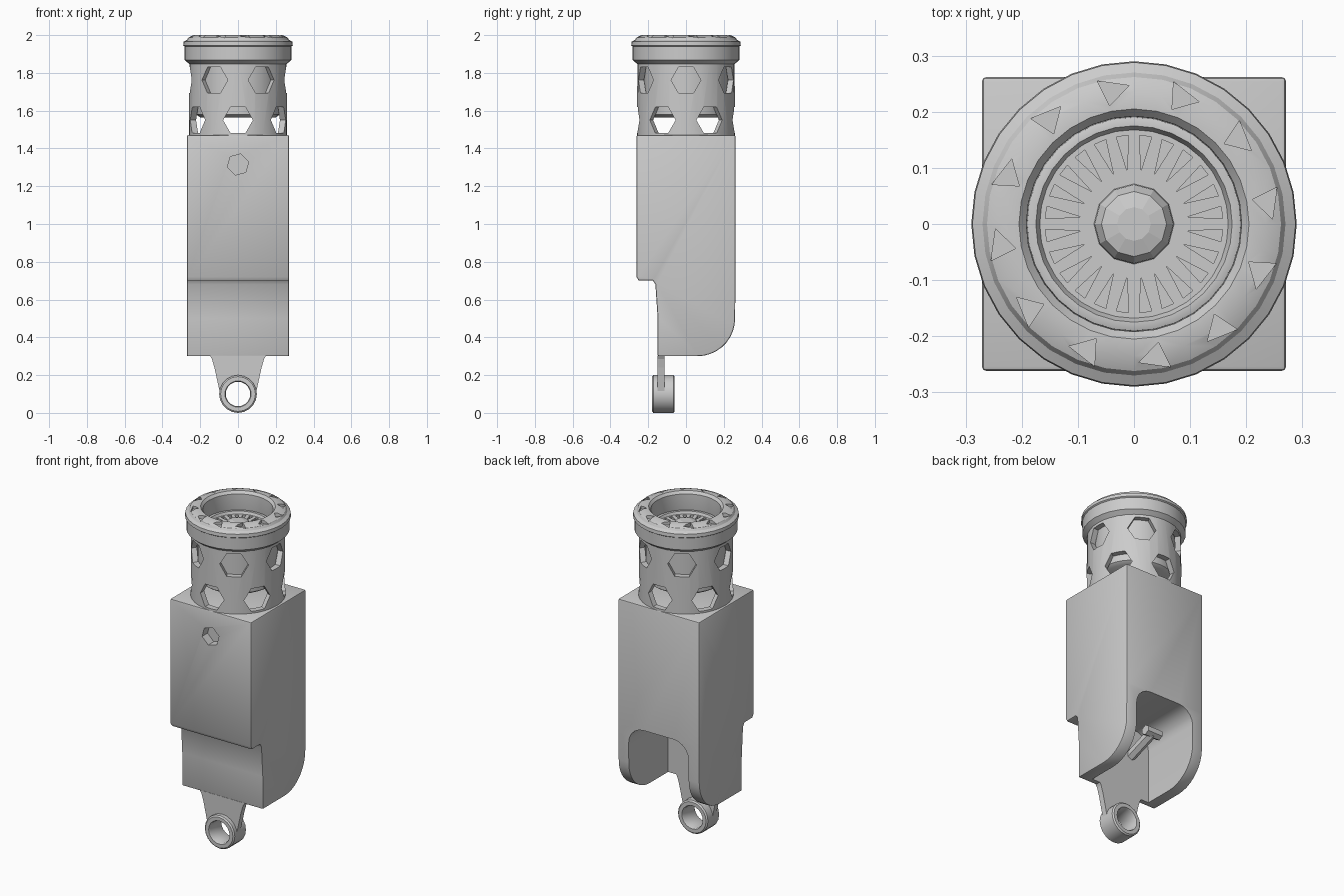
import bpy, bmesh, math
from math import sin, cos, pi, radians
from mathutils import Matrix, Vector

if "Cube" in bpy.data.objects:
    bpy.data.objects.remove(bpy.data.objects["Cube"])

GREY = (0.6, 0.6, 0.6, 1)
metal = bpy.data.materials.new("plain_grey")
metal.use_nodes = True
metal.diffuse_color = GREY
metal.node_tree.nodes["Principled BSDF"].inputs["Base Color"].default_value = GREY


def make(name, bm):
    bmesh.ops.recalc_face_normals(bm, faces=bm.faces)
    me = bpy.data.meshes.new(name)
    bm.to_mesh(me)
    bm.free()
    me.materials.append(metal)
    ob = bpy.data.objects.new(name, me)
    bpy.context.collection.objects.link(ob)
    return ob


def activate(ob):
    bpy.ops.object.select_all(action='DESELECT')
    ob.select_set(True)
    bpy.context.view_layer.objects.active = ob


def smooth(ob, angle=35):
    activate(ob)
    bpy.ops.object.shade_smooth_by_angle(angle=radians(angle))


def prism(bm, points, offset):
    face = bm.faces.new([bm.verts.new(p) for p in points])
    out = bmesh.ops.extrude_face_region(bm, geom=[face])
    moved = [v for v in out["geom"] if isinstance(v, bmesh.types.BMVert)]
    bmesh.ops.translate(bm, vec=offset, verts=moved)


def arc(cx, cy, r, a0, a1, n):
    return [(cx + r * cos(radians(a0 + (a1 - a0) * i / n)),
             cy + r * sin(radians(a0 + (a1 - a0) * i / n))) for i in range(n + 1)]


def lathe(name, profile, n, closed=True):
    """Turn a (radius, z) loop around the z axis."""
    bm = bmesh.new()
    rings = [[bm.verts.new((r * cos(2 * pi * i / n), r * sin(2 * pi * i / n), z))
              for i in range(n)] for r, z in profile]
    pairs = list(zip(rings, rings[1:] + rings[:1]))
    for a, b in pairs if closed else pairs[:-1]:
        for i in range(n):
            j = (i + 1) % n
            bm.faces.new((a[i], a[j], b[j], b[i]))
    if not closed:
        bm.faces.new(rings[0])
        bm.faces.new(rings[-1])
    return make(name, bm)


def cut(ob, bm):
    cutter = make("cutter", bm)
    cutter.hide_render = True
    mod = ob.modifiers.new("cut", 'BOOLEAN')
    mod.operation, mod.object, mod.solver = 'DIFFERENCE', cutter, 'EXACT'
    activate(ob)
    bpy.ops.object.modifier_apply(modifier=mod.name)
    bpy.data.objects.remove(cutter)


def rod(bm, centre, direction, r, length, sides, turn=0):
    q = Vector(direction).to_track_quat('Z', 'Y').to_matrix().to_4x4()
    bmesh.ops.create_cone(bm, cap_ends=True, segments=sides, radius1=r, radius2=r, depth=length,
                          matrix=Matrix.Translation(centre) @ q @ Matrix.Rotation(turn, 4, 'Z'))


# housing: side profile with a front step and a rounded lower back corner
side = [(-0.262, 1.47), (-0.262, 0.72), (-0.25, 0.70), (-0.175, 0.70), (-0.162, 0.68),
        (-0.15, 0.5), (-0.15, 0.30), (0.06, 0.30)]
side += arc(0.06, 0.50, 0.20, -80, 0, 8) + [(0.262, 0.72), (0.262, 1.47)]
bm = bmesh.new()
prism(bm, [(-0.271, y, z) for y, z in side], (0.542, 0, 0))
housing = make("housing", bm)
bev = housing.modifiers.new("edge", 'BEVEL')
bev.width, bev.segments, bev.limit_method, bev.angle_limit = 0.008, 2, 'ANGLE', radians(60)
activate(housing)
bpy.ops.object.modifier_apply(modifier="edge")

# arched recess, open to the back and below
arch = [(-0.2, 0.1), (0.2, 0.1)] + arc(0.1, 0.62, 0.1, 0, 90, 5) + arc(-0.1, 0.62, 0.1, 90, 180, 5)
bm = bmesh.new()
prism(bm, [(x, -0.115, z) for x, z in arch], (0, 0.6, 0))
cut(housing, bm)

# front button hole
bm = bmesh.new()
rod(bm, (0, -0.26, 1.315), (0, 1, 0), 0.058, 0.1, 6, radians(15))
cut(housing, bm)
smooth(housing)

# stub inside the recess
bm = bmesh.new()
a, b = Vector((-0.08, -0.13, 0.55)), Vector((-0.08, 0.06, 0.62))
rod(bm, (a + b) / 2, b - a, 0.03, (b - a).length, 6)
rod(bm, b, (1, 0, 0), 0.03, 0.1, 6)
make("recess_stub", bm)

# hanging tab with flared shoulders
half = [(0.15, 0.305), (0.138, 0.285), (0.125, 0.24), (0.092, 0.09), (0.07, 0.09)]
tab = half + arc(0, 0.1, 0.07, 0, 180, 8) + [(-x, z) for x, z in reversed(half)]
bm = bmesh.new()
prism(bm, [(x, -0.15, z) for x, z in tab], (0, 0.035, 0))
make("hanging_tab", bm)

# hanging ring
ring = lathe("hanging_ring", [(0.1, -0.053), (0.1, 0.053), (0.092, 0.06), (0.07, 0.06),
                              (0.065, 0.05), (0.065, -0.05), (0.07, -0.06), (0.092, -0.06)], 20)
ring.data.transform(Matrix.Translation((0, -0.12, 0.1)) @ Matrix.Rotation(pi / 2, 4, 'X'))
smooth(ring)

# perforated tube with two staggered rows of six-sided holes
tube = lathe("perforated_tube", [(0.26, 1.465), (0.257, 1.88), (0.225, 1.88), (0.225, 1.465)], 36)
bm = bmesh.new()
for z, start in ((1.762, 0), (1.55, 30)):
    for k in range(6):
        t = radians(start + 60 * k)
        d = Vector((cos(t), sin(t), 0))
        rod(bm, d * 0.25 + Vector((0, 0, z)), d, 0.079, 0.14, 6, pi / 2)
# orient every hole with a corner upwards
cut(tube, bm)
smooth(tube)

# rim collar with scooped top
rim = lathe("rim_collar", [(0.255, 1.845), (0.283, 1.868), (0.283, 1.94), (0.29, 1.945),
                           (0.288, 1.965), (0.27, 1.975), (0.262, 1.988), (0.235, 2.0),
                           (0.205, 2.0), (0.192, 1.985), (0.19, 1.9), (0.2, 1.845)], 32)
bm = bmesh.new()
for k in range(12):
    t = 2 * pi * (k + 0.3) / 12
    rot = Matrix.Rotation(t, 3, 'Z')
    pts = [rot @ Vector(p) for p in ((0.245, -0.03, 1.98), (0.262, 0.025, 1.98), (0.215, 0.01, 1.98))]
    prism(bm, pts, (0, 0, 0.05))
cut(rim, bm)
smooth(rim, 25)

# lamp core with radial slots and a raised centre
core = lathe("lamp_core", [(0.2, 1.565), (0.222, 1.58), (0.222, 1.87), (0.19, 1.89),
                           (0.175, 1.89), (0.168, 1.875)], 32, closed=False)
bm = bmesh.new()
for k in range(24):
    rot = Matrix.Rotation(2 * pi * (k + 0.5) / 24, 3, 'Z')
    pts = [rot @ Vector(p) for p in ((0.095, 0, 1.845), (0.158, -0.011, 1.845), (0.158, 0.011, 1.845))]
    prism(bm, pts, (0, 0, 0.1))
cut(core, bm)
smooth(core)
lathe("centre_knob", [(0.072, 1.87), (0.07, 1.89), (0.058, 1.91), (0.03, 1.918)], 12, closed=False)
